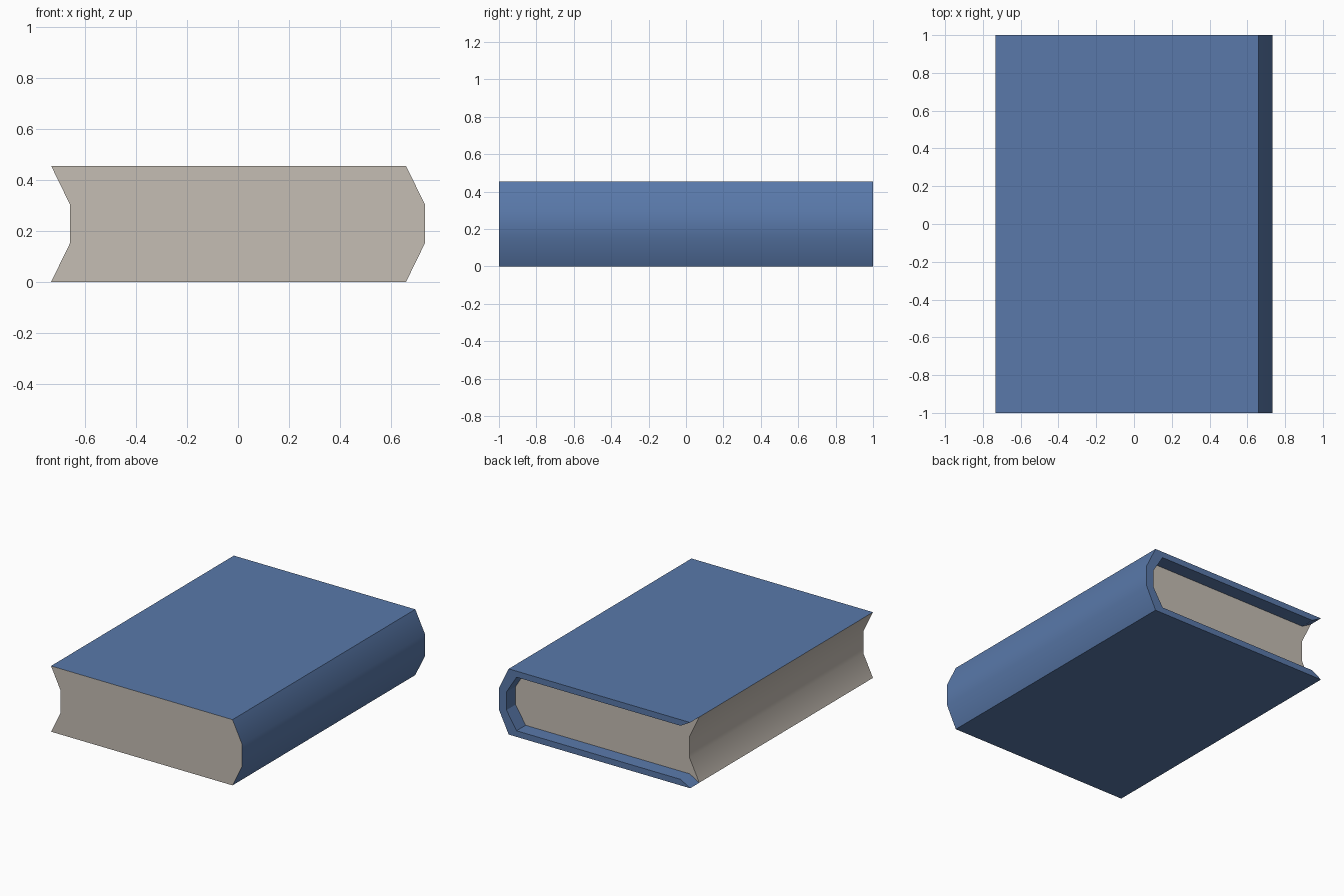
import bpy, bmesh, math

if "Cube" in bpy.data.objects:
    bpy.data.objects.remove(bpy.data.objects["Cube"])

TIP, MID, H = 0.732, 0.658, 0.455       # half width, bevel start, book height
FRONT, PAGE_BACK, BACK = -1.0, 0.9, 1.0

# Cross-sections in (x, z), running bottom -> spine -> top
outer = [(-TIP, 0), (MID, 0), (TIP, H / 3), (TIP, H * 2 / 3), (MID, H), (-TIP, H)]
inner = [(-MID, 0.042), (0.598, 0.042), (0.675, 0.165), (0.675, H - 0.165),
         (0.598, H - 0.042), (-MID, H - 0.042)]
fore_edge = [(-TIP, H), (-MID, H * 2 / 3), (-MID, H / 3), (-TIP, 0)]


def material(name, rgb):
    m = bpy.data.materials.new(name)
    m.diffuse_color = (*rgb, 1)
    m.use_nodes = True
    m.node_tree.nodes["Principled BSDF"].inputs["Base Color"].default_value = m.diffuse_color
    return m


def face(bm, pts):
    bm.faces.new([bm.verts.new(p) for p in pts])


def strip(bm, profile, y0, y1):
    for (ax, az), (bx, bz) in zip(profile, profile[1:]):
        face(bm, [(ax, y0, az), (ax, y1, az), (bx, y1, bz), (bx, y0, bz)])


def finish(bm, name, mat):
    bmesh.ops.remove_doubles(bm, verts=bm.verts, dist=1e-5)
    me = bpy.data.meshes.new(name)
    bm.to_mesh(me)
    bm.free()
    me.materials.append(mat)
    ob = bpy.data.objects.new(name, me)
    bpy.context.collection.objects.link(ob)
    bpy.ops.object.select_all(action='DESELECT')
    ob.select_set(True)
    bpy.context.view_layer.objects.active = ob
    bpy.ops.object.shade_smooth_by_angle(angle=math.radians(30))


# Cover: outer wrap, rim at the back end, inner lip down to the pages
bm = bmesh.new()
strip(bm, outer, FRONT, BACK)
strip(bm, inner[::-1], PAGE_BACK, BACK)
for o0, o1, i0, i1 in zip(outer, outer[1:], inner, inner[1:]):
    face(bm, [(x, BACK, z) for x, z in (o0, i0, i1, o1)])
for o, i in ((outer[0], inner[0]), (inner[-1], outer[-1])):   # lip ends
    strip(bm, [i, o], PAGE_BACK, BACK)
finish(bm, "cover", material("cover blue", (0.10, 0.19, 0.40)))

# Pages: flush front end, hollow fore edge, recessed back end
bm = bmesh.new()
strip(bm, fore_edge, FRONT, PAGE_BACK)
section = outer + fore_edge[1:-1]
face(bm, [(x, FRONT, z) for x, z in section])
face(bm, [(x, PAGE_BACK, z) for x, z in reversed(section)])
finish(bm, "pages", material("paper grey", (0.56, 0.51, 0.455)))
